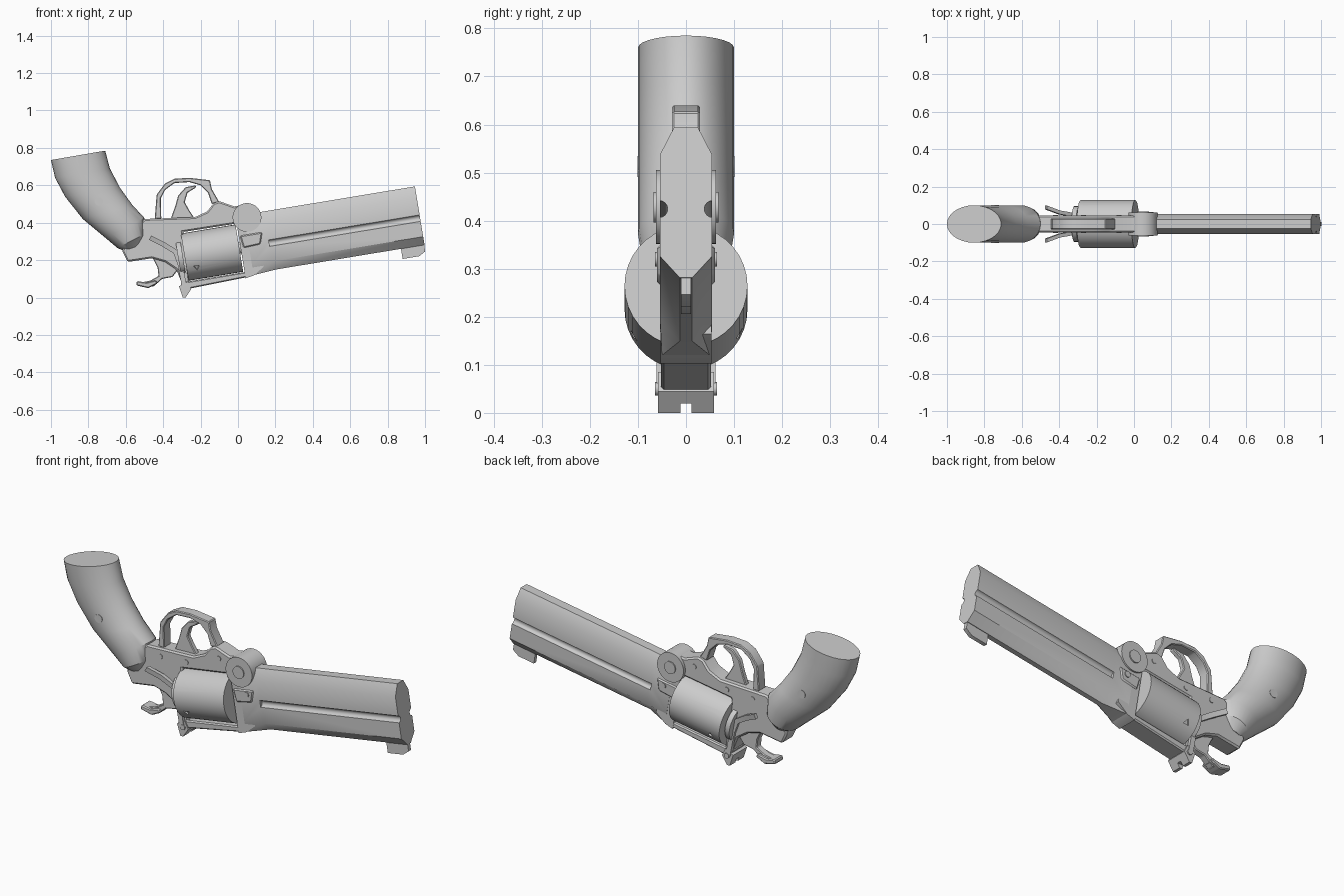
import bpy, bmesh
from math import sin, cos, pi, radians
from mathutils import Matrix, Vector

start = bpy.data.objects.get("Cube")
if start:
    bpy.data.objects.remove(start)

# Tilted frame: origin at the cylinder centre, x along the barrel
WORLD = Matrix()
BARREL = Matrix.Translation((-0.139, 0, 0.24)) @ Matrix.Rotation(radians(-9.4), 4, 'Y')
parts = []


def finish(name, bm, frame, keep=True):
    bmesh.ops.recalc_face_normals(bm, faces=bm.faces)
    bm.transform(frame)
    mesh = bpy.data.meshes.new(name)
    bm.to_mesh(mesh)
    bm.free()
    obj = bpy.data.objects.new(name, mesh)
    bpy.context.collection.objects.link(obj)
    if keep:
        parts.append(obj)
    else:
        obj.hide_render = True
    return obj


def bake(obj):
    bpy.context.view_layer.update()
    graph = bpy.context.evaluated_depsgraph_get()
    mesh = bpy.data.meshes.new_from_object(obj.evaluated_get(graph))
    obj.modifiers.clear()
    obj.data = mesh


def loft(name, rings, frame=WORLD, keep=True):
    bm = bmesh.new()
    loops = [[bm.verts.new(p) for p in ring] for ring in rings]
    for a, b in zip(loops, loops[1:]):
        for i in range(len(a)):
            j = (i + 1) % len(a)
            bm.faces.new((a[i], a[j], b[j], b[i]))
    bm.faces.new(loops[0])
    bm.faces.new(loops[-1])
    return finish(name, bm, frame, keep)


def plate(name, outline, half, frame=WORLD, bevel=0.0, keep=True):
    """Side outline in x and z, extruded evenly to both sides."""
    obj = loft(name, [[(x, y, z) for x, z in outline] for y in (-half, half)], frame, keep)
    if bevel:
        mod = obj.modifiers.new("edge", 'BEVEL')
        mod.width, mod.segments, mod.limit_method = bevel, 1, 'ANGLE'
        bake(obj)
    return obj


def rod(name, axis, centre, radius, length, sides=24, frame=WORLD, keep=True, turn=0.0):
    bm = bmesh.new()
    bmesh.ops.create_cone(bm, cap_ends=True, segments=sides, radius1=radius,
                          radius2=radius, depth=length)
    spin = Matrix.Rotation(pi / 2, 4, 'Y' if axis == 'X' else 'X')
    bm.transform(Matrix.Rotation(turn, 4, 'X') @ Matrix.Translation(centre) @ spin)
    return finish(name, bm, frame, keep)


def cut(obj, cutters):
    for c in cutters:
        mod = obj.modifiers.new("cut", 'BOOLEAN')
        mod.object, mod.operation, mod.solver = c, 'DIFFERENCE', 'EXACT'
    bake(obj)
    for c in cutters:
        bpy.data.objects.remove(c)


# Barrel: faceted section, flaring to full width where it meets the strap
def barrel_ring(u, low, width):
    side = [(0.025, 0.172), (0.054, 0.115), (0.054, -0.1), (width, low)]
    return [(u, y, v) for y, v in side] + [(u, -y, v) for y, v in reversed(side)]


barrel = loft("barrel", [barrel_ring(0.2, -0.155, 0.05), barrel_ring(0.32, -0.145, 0.013),
                         barrel_ring(1.128, -0.145, 0.013)], BARREL)
cutters = [rod("bore_cutter", 'X', (0.8, 0, -0.06), 0.043, 1, 32, BARREL, False),
           rod("rod_hole_cutter", 'X', (1.1, 0, 0.085), 0.025, 0.14, 24, BARREL, False)]
for s in (-1, 1):
    cutters.append(rod("groove_cutter", 'X', (0.81, s * 0.056, 0), 0.018, 1, 16, BARREL, False))
cut(barrel, cutters)
plate("rod_hole_bar", [(1.04, 0.08), (1.12, 0.08), (1.12, 0.09), (1.04, 0.09)], 0.025, BARREL)
plate("front_sight", [(1.0, -0.14), (1.0, -0.2), (1.09, -0.2), (1.126, -0.18),
                      (1.126, -0.14)], 0.01, BARREL)

# Barrel block and strap along the cylinder
plate("barrel_block", [(0.155, -0.165), (0.2, -0.157), (0.26, -0.12), (0.27, 0.13),
                       (0.2, 0.165), (0.155, 0.13)], 0.053, BARREL)
plate("strap", [(-0.19, -0.172), (0.17, -0.16), (0.17, -0.131), (-0.19, -0.131)],
      0.052, BARREL, 0.006)
plate("cam_lever", [(0.01, 0.33), (0.13, 0.35), (0.12, 0.285), (0.03, 0.265)], 0.06, WORLD, 0.006)
rod("cam_screw", 'Y', (0.09, 0, 0.32), 0.015, 0.13, 16)

# Cylinder with six chambers and stop notches
cylinder = rod("cylinder", 'X', (0, 0, 0), 0.128, 0.296, 36, BARREL)
cutters = []
for k in range(6):
    a = k * pi / 3
    cutters.append(rod("chamber_cutter", 'X', (0.15, 0, 0.077), 0.026, 0.2, 20, BARREL, False, a))
    cutters.append(rod("notch_cutter", 'Y', (-0.093, 0.128, 0), 0.018, 0.02, 3, BARREL, False,
                       a + pi / 6))
cut(cylinder, cutters)
for k in range(6):
    rod("cartridge_tip", 'X', (0.06, 0, 0.077), 0.012, 0.06, 12, BARREL, True, k * pi / 3)
rod("cylinder_pin", 'X', (0, 0, 0), 0.03, 0.34, 20, BARREL)
rod("recoil_shield", 'X', (-0.17, 0, 0), 0.095, 0.026, 32, BARREL)

# Frame around the cylinder window
plate("frame", [(0.05, 0.35), (-0.01, 0.395), (-0.295, 0.35), (-0.257, 0.08), (-0.29, 0.05),
                (-0.33, 0.15), (-0.39, 0.19), (-0.46, 0.21), (-0.59, 0.19), (-0.62, 0.25),
                (-0.56, 0.36), (-0.5, 0.42), (-0.23, 0.43), (-0.165, 0.46), (-0.13, 0.505),
                (-0.1, 0.515), (-0.02, 0.487), (0.05, 0.5)], 0.046, WORLD, 0.008)

# Hinge and frame screws
rod("hinge_disc", 'Y', (0.048, 0, 0.428), 0.077, 0.124, 32)
rod("hinge_screw", 'Y', (0.048, 0, 0.428), 0.032, 0.136, 24)
for x, z in ((-0.27, 0.39), (-0.08, 0.46), (-0.42, 0.38)):
    rod("frame_screw", 'Y', (x, 0, z), 0.013, 0.098, 16)

# Trigger and its guard
plate("trigger_guard", [(-0.445, 0.42), (-0.435, 0.55), (-0.39, 0.61), (-0.34, 0.635),
                        (-0.26, 0.64), (-0.15, 0.627), (-0.14, 0.58), (-0.1, 0.51),
                        (-0.14, 0.5), (-0.16, 0.56), (-0.2, 0.6), (-0.26, 0.617),
                        (-0.34, 0.612), (-0.39, 0.575), (-0.413, 0.53), (-0.41, 0.42)],
      0.029, WORLD, 0.004)
plate("trigger", [(-0.225, 0.6), (-0.28, 0.59), (-0.32, 0.545), (-0.335, 0.49), (-0.36, 0.42),
                  (-0.23, 0.42), (-0.26, 0.465), (-0.285, 0.51), (-0.27, 0.56),
                  (-0.225, 0.588)], 0.014, WORLD, 0.004)

# Hammer with a wide thumb spur
plate("hammer", [(-0.46, 0.22), (-0.43, 0.16), (-0.425, 0.115), (-0.47, 0.09), (-0.52, 0.08),
                 (-0.5, 0.055), (-0.45, 0.06), (-0.405, 0.1), (-0.35, 0.11), (-0.32, 0.15),
                 (-0.39, 0.22)], 0.02, WORLD, 0.004)
plate("hammer_spur", [(-0.54, 0.088), (-0.49, 0.08), (-0.44, 0.092), (-0.43, 0.075),
                      (-0.48, 0.05), (-0.545, 0.065)], 0.036, WORLD, 0.005)

# Rear sight with its notch and pivot
sight = plate("rear_sight", [(-0.315, 0.06), (-0.295, 0), (-0.28, 0), (-0.25, 0.045),
                             (-0.27, 0.085)], 0.058)
cut(sight, [plate("sight_notch_cutter", [(-0.4, -0.1), (-0.2, -0.1), (-0.2, 0.02),
                                         (-0.4, 0.02)], 0.011, keep=False)])
rod("latch_pivot", 'Y', (-0.28, 0, 0.05), 0.014, 0.128, 16)

# Latch arms, flared outward at the thumb end
arm = [(-0.47, 0.088, 0.32), (-0.4, 0.062, 0.285), (-0.335, 0.05, 0.245),
       (-0.31, 0.05, 0.18), (-0.285, 0.052, 0.05)]
for side, s in (("right", -1), ("left", 1)):
    rings = []
    for i, p in enumerate(arm):
        along = Vector(arm[min(i + 1, 4)]) - Vector(arm[max(i - 1, 0)])
        across = Vector((-along.z, 0, along.x)).normalized() * 0.013
        rings.append([Vector((p[0], s * (p[1] + d), p[2])) + across * e
                      for d, e in ((-0.01, -1), (0.01, -1), (0.01, 1), (-0.01, 1))])
    loft(side + "_latch_arm", rings)

# Grip: oval sections between the back edge and the front edge
sections = [((-1, 0.735), (-0.71, 0.785), 0.1), ((-0.978, 0.64), (-0.685, 0.69), 0.1),
            ((-0.925, 0.54), (-0.63, 0.585), 0.1), ((-0.83, 0.42), (-0.565, 0.495), 0.1),
            ((-0.71, 0.32), (-0.5, 0.425), 0.1), ((-0.645, 0.265), (-0.495, 0.34), 0.088),
            ((-0.61, 0.25), (-0.52, 0.28), 0.05)]
rings = []
for back, front, width in sections:
    mid = (Vector(back) + Vector(front)) / 2
    reach = (Vector(front) - Vector(back)) / 2
    ring = []
    for k in range(28):
        a = 2 * pi * k / 28
        p = mid + reach * cos(a)
        ring.append((p.x, width * sin(a), p.y))
    rings.append(ring)
loft("grip", rings)
rod("grip_screw", 'Y', (-0.743, 0, 0.513), 0.022, 0.202, 20)

# Smooth the rounded surfaces, keep the hard edges
bpy.ops.object.select_all(action='DESELECT')
for obj in parts:
    obj.select_set(True)
bpy.context.view_layer.objects.active = parts[0]
bpy.ops.object.shade_smooth_by_angle(angle=radians(30))
